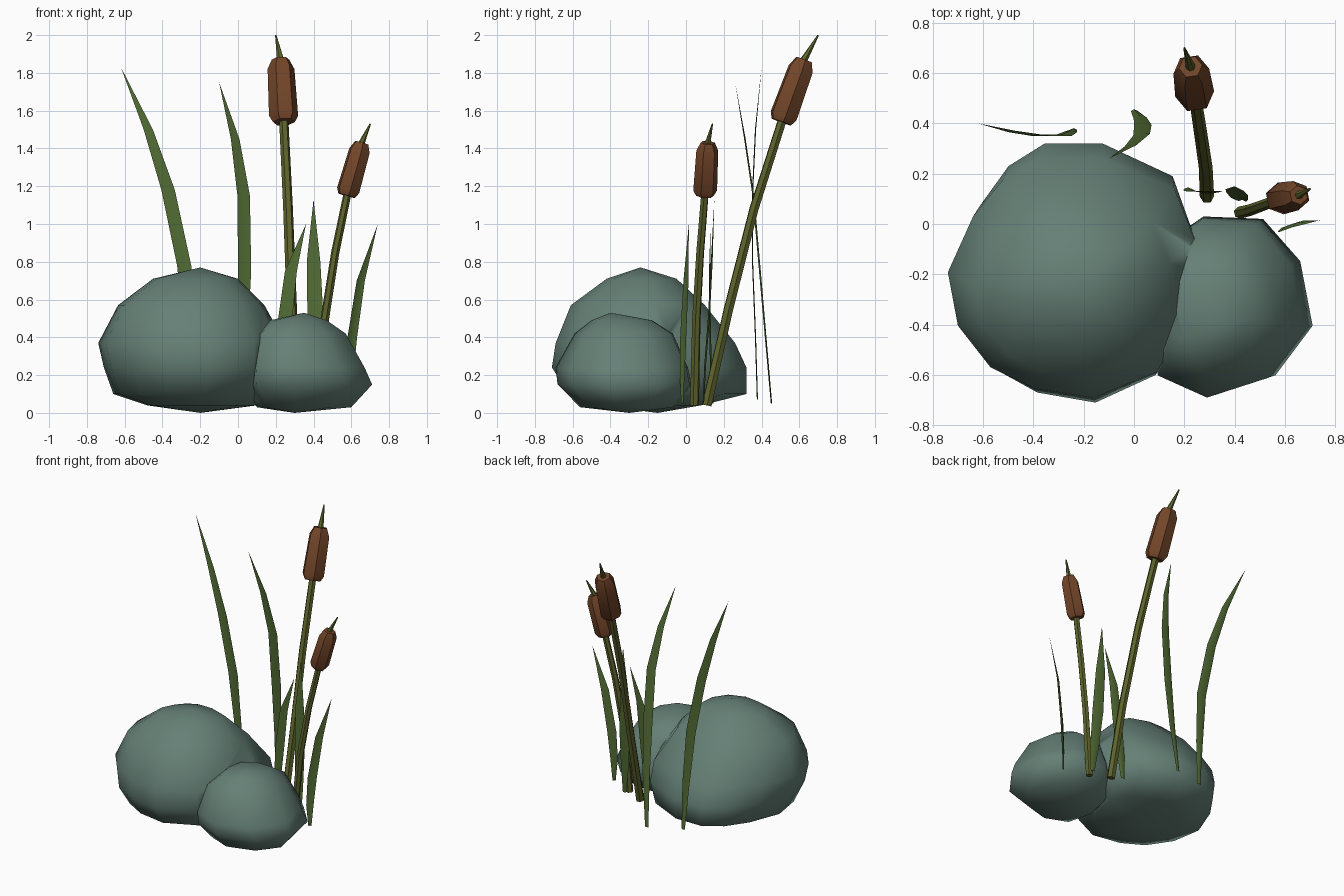
import bpy, bmesh, math
from mathutils import Vector

if "Cube" in bpy.data.objects:
    bpy.data.objects.remove(bpy.data.objects["Cube"])


def material(name, rgb):
    m = bpy.data.materials.new(name)
    m.diffuse_color = (*rgb, 1)
    m.use_nodes = True
    m.node_tree.nodes["Principled BSDF"].inputs["Base Color"].default_value = m.diffuse_color
    return m


ROCK = material("rock", (0.13, 0.215, 0.18))
LEAF = material("leaf", (0.085, 0.15, 0.035))
STEM = material("stem", (0.11, 0.125, 0.025))
HEAD = material("seed_head", (0.17, 0.06, 0.022))


def finish(name, bm, mat, angle):
    me = bpy.data.meshes.new(name)
    bm.to_mesh(me)
    bm.free()
    ob = bpy.data.objects.new(name, me)
    bpy.context.collection.objects.link(ob)
    me.materials.append(mat)
    shade(ob, angle)
    return ob


def shade(ob, angle):
    bpy.ops.object.select_all(action='DESELECT')
    ob.select_set(True)
    bpy.context.view_layer.objects.active = ob
    bpy.ops.object.shade_smooth_by_angle(angle=math.radians(angle))


def loft(rings, bm):
    # bridge closed rings; a ring of one point makes a pole
    rows = [[bm.verts.new(p) for p in r] for r in rings]
    for a, b in zip(rows, rows[1:]):
        n = max(len(a), len(b))
        for i in range(n):
            j = (i + 1) % n
            if len(a) == 1:
                bm.faces.new((a[0], b[j], b[i]))
            elif len(b) == 1:
                bm.faces.new((a[i], a[j], b[0]))
            else:
                bm.faces.new((a[i], a[j], b[j], b[i]))
    for row in (rows[0], rows[-1]):
        if len(row) > 1:
            bm.faces.new(row)
    bmesh.ops.recalc_face_normals(bm, faces=bm.faces)


def rock(name, outline, bottom, top, levels):
    # levels: z, then x and y limits into which the plan outline is fitted
    xs, ys = zip(*outline)
    rings = [[bottom]]
    for z, x0, x1, y0, y1 in levels:
        rings.append([(x0 + (x - min(xs)) / (max(xs) - min(xs)) * (x1 - x0),
                       y0 + (y - min(ys)) / (max(ys) - min(ys)) * (y1 - y0), z)
                      for x, y in outline])
    rings.append([top])
    bm = bmesh.new()
    loft(rings, bm)
    bmesh.ops.triangulate(bm, faces=bm.faces)
    return finish(name, bm, ROCK, 80)


def tube(name, path, radii, mat, sides=6):
    pts = [Vector(p) for p in path]
    rings = []
    for i, (p, r) in enumerate(zip(pts, radii)):
        t = pts[min(i + 1, len(pts) - 1)] - pts[max(i - 1, 0)]
        q = t.to_track_quat('Z', 'Y')
        rings.append([p + q @ Vector((r * math.cos(a), r * math.sin(a), 0))
                      for a in (math.tau * k / sides for k in range(sides))])
    bm = bmesh.new()
    loft(rings, bm)
    return finish(name, bm, mat, 40)


def blade(name, path, width, across, fold=0.006):
    # thin leaf with a shallow centre crease, tapering to a point
    side = Vector(across).normalized()
    back = Vector((-side.y, side.x, 0))
    n = len(path) - 1
    shape = [0.35, 0.75, 1.0, 0.95, 0.65] if n == 5 else [0.35, 0.8, 1.0, 0.85]
    bm = bmesh.new()
    prev = None
    for p, s in zip(path[:n], shape):
        c, w = Vector(p), width * s / 2
        row = [bm.verts.new(v) for v in (c - side * w, c + back * fold, c + side * w)]
        if prev:
            for i in range(2):
                bm.faces.new((prev[i], prev[i + 1], row[i + 1], row[i]))
        prev = row
    tip = bm.verts.new(path[n])
    for i in range(2):
        bm.faces.new((prev[i], prev[i + 1], tip))
    return finish(name, bm, LEAF, 30)


def reed(name, path, bottom, top, tip, r_stem, r_head):
    # stem, seed head and pointed spike
    b, t = Vector(bottom), Vector(top)
    tube(name + "_stem", path + [b.lerp(t, 0.1)],
         [r_stem * f for f in (1.1, 1.05, 1, 0.95, 0.9)][:len(path) + 1], STEM)
    tube(name + "_head", [b, b.lerp(t, 0.1), b.lerp(t, 0.85), t],
         [r_head * 0.75, r_head, r_head * 0.92, r_head * 0.6], HEAD)
    tube(name + "_spike", [b.lerp(t, 0.9), t, tip],
         [r_stem * 0.8, r_stem * 0.75, 0.004], STEM)


# Two boulders merged into one
boulder = rock(
    "boulder",
    [(-.74, -.17), (-.64, .07), (-.52, .23), (-.37, .32), (-.13, .32), (.16, .19),
     (.25, -.05), (.23, -.35), (.09, -.60), (-.16, -.71), (-.40, -.67), (-.57, -.58),
     (-.70, -.40)],
    (-.2, -.15, .0), (-.2, -.24, .77),
    [(.04, -.48, .10, -.46, .08), (.10, -.66, .18, -.62, .32), (.24, -.71, .24, -.71, .32),
     (.37, -.74, .25, -.69, .26), (.57, -.635, .14, -.61, .10), (.71, -.45, -.0, -.42, -.05)])
small = rock(
    "small_boulder",
    [(.27, .03), (.51, .02), (.66, -.15), (.71, -.41), (.56, -.61), (.30, -.69),
     (.09, -.60), (.03, -.35), (.08, -.10)],
    (.3, -.3, .0), (.35, -.4, .53),
    [(.03, .10, .60, -.56, -.06), (.15, .04, .71, -.68, .03), (.24, .04, .67, -.69, .01),
     (.42, .08, .57, -.59, -.07), (.49, .17, .47, -.50, -.18)])
mod = boulder.modifiers.new("merge", 'BOOLEAN')
mod.operation = 'UNION'
mod.object = small
mod.solver = 'EXACT'
bpy.context.view_layer.objects.active = boulder
bpy.ops.object.modifier_apply(modifier=mod.name)
bpy.data.objects.remove(small)
shade(boulder, 80)

# Reeds
reed("tall_reed", [(.29, .11, .04), (.285, .225, .55), (.265, .36, 1.08)],
     (.243, .505, 1.54), (.225, .625, 1.87), (.20, .70, 2.0), .026, .078)
reed("short_reed", [(.42, .045, .04), (.46, .055, .5), (.515, .075, .85)],
     (.575, .10, 1.15), (.655, .115, 1.43), (.70, .14, 1.53), .022, .064)

# Leaf blades
blade("leaf_left", [(-.24, .375, .07), (-.255, .365, .4), (-.285, .35, .78),
                    (-.37, .35, 1.18), (-.475, .365, 1.5), (-.62, .40, 1.83)], .075, (1, 0, 0))
blade("leaf_middle", [(.0, .45, .05), (.025, .42, .4), (.035, .39, .75),
                      (.03, .355, 1.15), (-.015, .31, 1.45), (-.10, .26, 1.75)], .07, (1, .1, 0))
blade("leaf_short_left", [(.215, .14, .05), (.225, .13, .25), (.25, .125, .5),
                          (.28, .125, .75), (.36, .13, 1.0)], .075, (1, -.1, 0))
blade("leaf_short_middle", [(.43, .09, .05), (.42, .10, .25), (.41, .12, .5),
                            (.40, .135, .8), (.40, .15, 1.13)], .085, (1, -.1, 0))
blade("leaf_short_right", [(.59, -.02, .05), (.59, -.02, .2), (.605, -.015, .4),
                           (.65, .0, .7), (.74, .015, 1.0)], .06, (.8, .5, 0))
